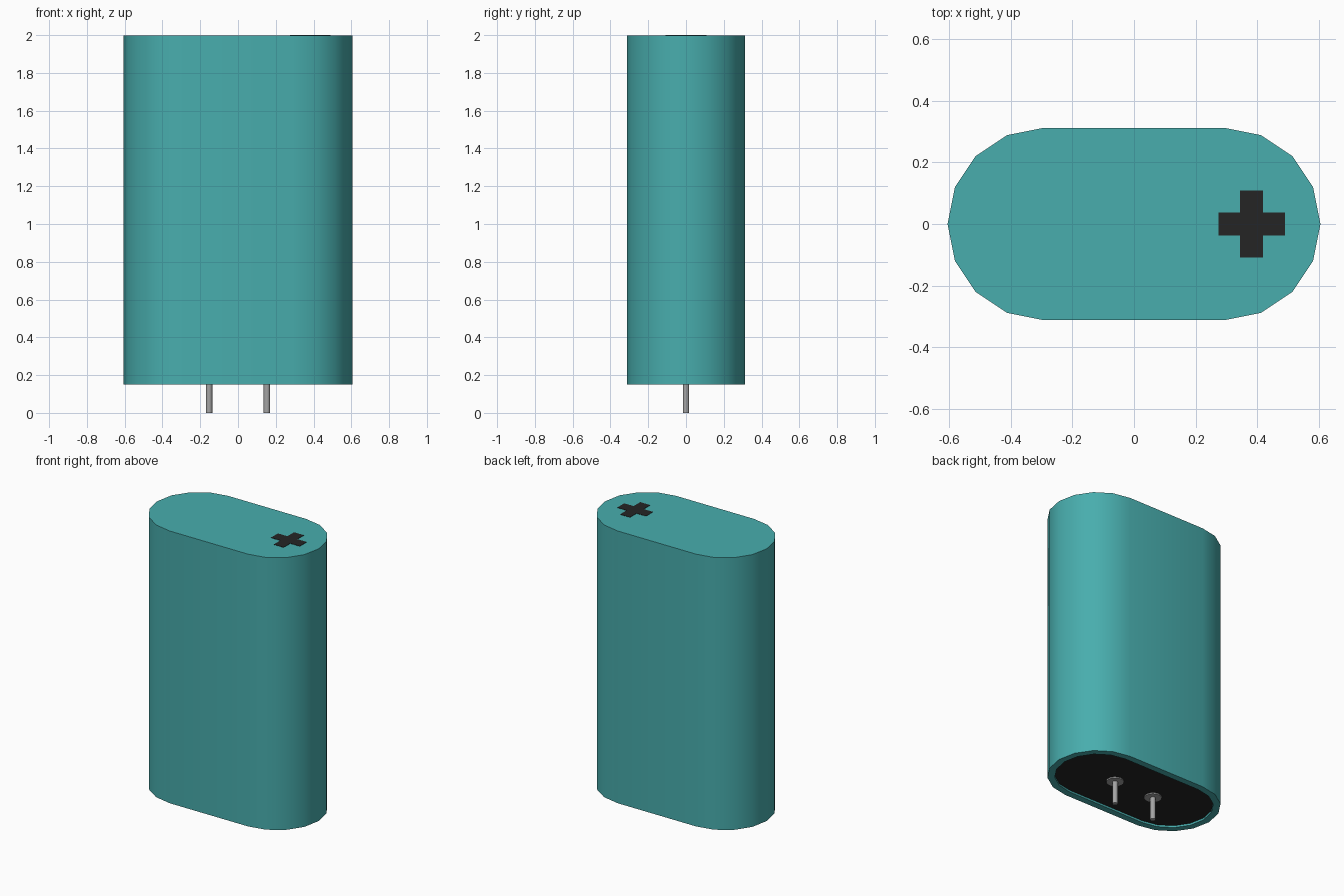
import bpy, bmesh, math

if "Cube" in bpy.data.objects:
    bpy.data.objects.remove(bpy.data.objects["Cube"], do_unlink=True)


def make_material(name, rgb, roughness=0.5):
    mat = bpy.data.materials.new(name)
    mat.use_nodes = True
    color = (*rgb, 1.0)
    mat.diffuse_color = color
    bsdf = mat.node_tree.nodes["Principled BSDF"]
    bsdf.inputs["Base Color"].default_value = color
    bsdf.inputs["Roughness"].default_value = roughness
    return mat


teal = make_material("teal sleeve", (0.065, 0.42, 0.42))
black = make_material("black", (0.0185, 0.0185, 0.0185))
grey = make_material("grey metal", (0.37, 0.37, 0.37))

BOTTOM, TOP = 0.15, 1.998
HALF_FLAT, RADIUS, SEGMENTS = 0.293, 0.3125, 8
RIM, RECESS = 0.045, 0.013
PIN_X, PIN_RADIUS = 0.153, 0.017


def finish(name, bm, materials):
    bmesh.ops.recalc_face_normals(bm, faces=bm.faces)
    mesh = bpy.data.meshes.new(name)
    bm.to_mesh(mesh)
    bm.free()
    obj = bpy.data.objects.new(name, mesh)
    bpy.context.collection.objects.link(obj)
    for mat in materials:
        mesh.materials.append(mat)
    bpy.ops.object.select_all(action="DESELECT")
    obj.select_set(True)
    bpy.context.view_layer.objects.active = obj
    bpy.ops.object.shade_smooth_by_angle(angle=math.radians(30))
    return obj


def capsule_ring(bm, radius, z):
    """Stadium outline: two half circles joined by straight sides."""
    verts = []
    for side in (1, -1):
        for i in range(SEGMENTS + 1):
            a = math.pi * (i / SEGMENTS - 0.5)
            verts.append(bm.verts.new((side * (HALF_FLAT + radius * math.cos(a)),
                                       side * radius * math.sin(a), z)))
    return verts


def bridge(bm, a, b):
    n = len(a)
    for i in range(n):
        j = (i + 1) % n
        bm.faces.new((a[i], a[j], b[j], b[i]))


# Sleeve: capped at the top, rolled rim and recessed black floor at the bottom
bm = bmesh.new()
rings = [capsule_ring(bm, r, z) for r, z in (
    (RADIUS, TOP), (RADIUS, BOTTOM),
    (RADIUS - RIM, BOTTOM), (RADIUS - RIM, BOTTOM + RECESS))]
for upper, lower in zip(rings, rings[1:]):
    bridge(bm, upper, lower)
bm.faces.new(rings[0])
floor = bm.faces.new(rings[-1])
floor.material_index = 1
finish("can_body", bm, [teal, black])

# Plus mark: thin cross plate on the top
bm = bmesh.new()
arm, half = 0.108, 0.037
cross = []
for k in range(4):
    c, s = round(math.cos(k * math.pi / 2)), round(math.sin(k * math.pi / 2))
    for x, y in ((arm, -half), (arm, half), (half, half)):
        cross.append(bm.verts.new((0.382 + c * x - s * y, s * x + c * y, 2.0)))
cap = bm.faces.new(cross)
base = bmesh.ops.extrude_face_region(bm, geom=[cap])
for v in base["geom"]:
    if isinstance(v, bmesh.types.BMVert):
        v.co.z = TOP
finish("plus_mark", bm, [black])


def cylinder(name, x, radius, z0, z1, sides, mat):
    bm = bmesh.new()
    bmesh.ops.create_cone(bm, cap_ends=True, segments=sides, radius1=radius,
                          radius2=radius, depth=z1 - z0)
    bmesh.ops.translate(bm, verts=bm.verts, vec=(x, 0, (z0 + z1) / 2))
    return finish(name, bm, [mat])


# Contact pins with their collars
FLOOR = BOTTOM + RECESS
for label, side in (("left", 1), ("right", -1)):
    cylinder(f"{label}_pin", side * PIN_X, PIN_RADIUS, 0.0, FLOOR + 0.01, 16, grey)
    cylinder(f"{label}_pin_collar", side * PIN_X, 0.055, FLOOR - 0.008, FLOOR + 0.01, 16, grey)
